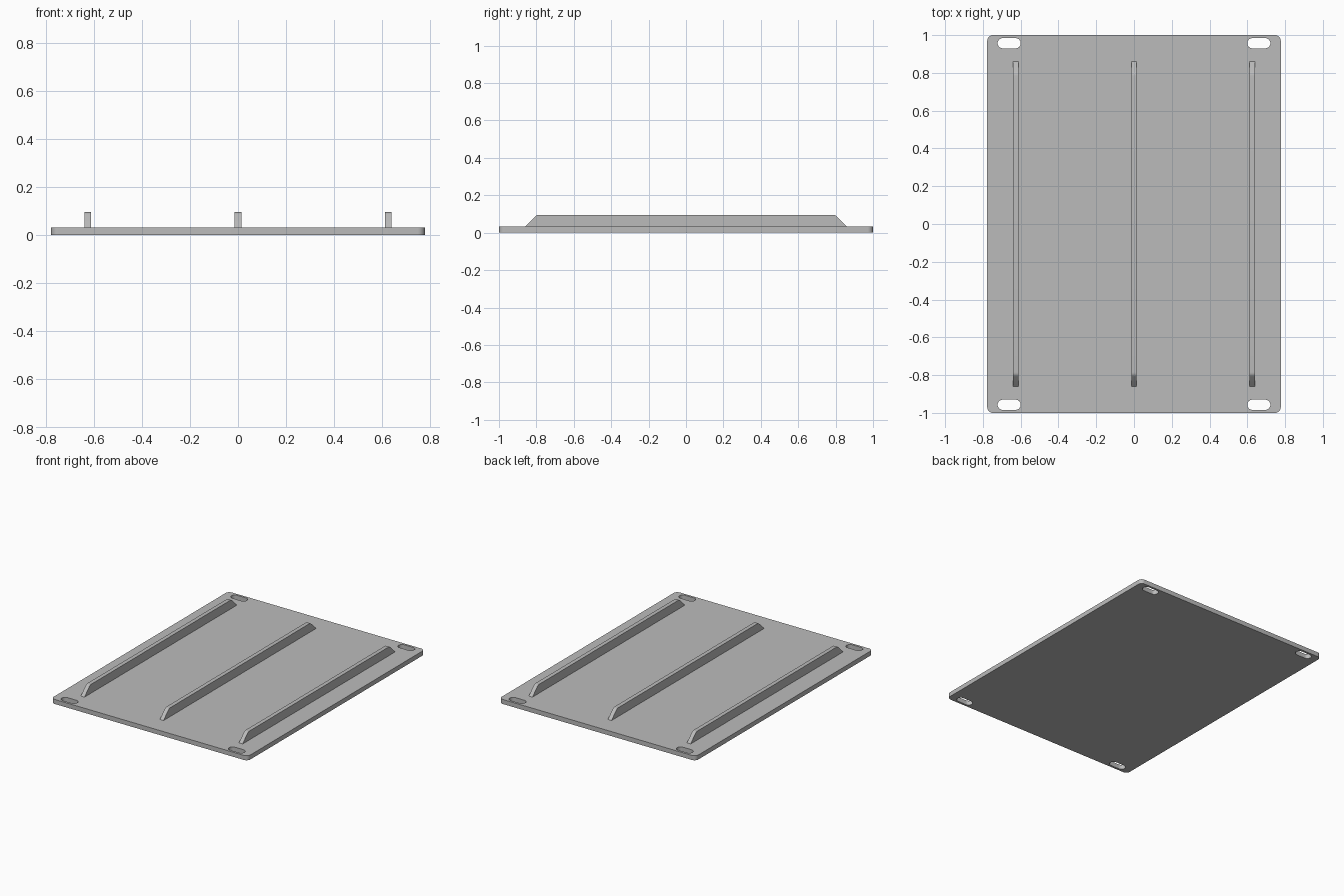
import bpy, bmesh
from math import cos, sin, pi
from mathutils import Vector

if "Cube" in bpy.data.objects:
    bpy.data.objects.remove(bpy.data.objects["Cube"], do_unlink=True)

grey = bpy.data.materials.new("plain grey")
grey.use_nodes = True
colour = (0.5, 0.5, 0.5, 1)
grey.diffuse_color = colour
grey.node_tree.nodes["Principled BSDF"].inputs["Base Color"].default_value = colour

PLATE_X, PLATE_Y, PLATE_TOP = 0.777, 1.0, 0.0325
RIB_TOP, RIB_HALF = 0.0955, 0.0145


def rounded_rect(half_x, half_y, radius, steps=8):
    """Outline of a rectangle with round corners, counter-clockwise."""
    points = []
    for i, (sx, sy) in enumerate([(1, 1), (-1, 1), (-1, -1), (1, -1)]):
        for k in range(steps + 1):
            a = (i + k / steps) * pi / 2
            points.append((sx * (half_x - radius) + radius * cos(a),
                           sy * (half_y - radius) + radius * sin(a)))
    return points


def prism(name, points, depth):
    """Extrude a closed outline of 3D points along depth."""
    bm = bmesh.new()
    face = bm.faces.new([bm.verts.new(p) for p in points])
    new = bmesh.ops.extrude_face_region(bm, geom=[face])["geom"]
    bmesh.ops.translate(bm, vec=depth,
                        verts=[g for g in new if isinstance(g, bmesh.types.BMVert)])
    bmesh.ops.remove_doubles(bm, verts=bm.verts, dist=1e-5)
    bmesh.ops.recalc_face_normals(bm, faces=bm.faces)
    mesh = bpy.data.meshes.new(name)
    bm.to_mesh(mesh)
    bm.free()
    mesh.materials.append(grey)
    obj = bpy.data.objects.new(name, mesh)
    bpy.context.collection.objects.link(obj)
    return obj


def smooth(obj):
    bpy.ops.object.select_all(action='DESELECT')
    obj.select_set(True)
    bpy.context.view_layer.objects.active = obj
    bpy.ops.object.shade_smooth_by_angle()


# Base plate with rounded corners
plate = prism("base_plate",
              [(x, y, 0) for x, y in rounded_rect(PLATE_X, PLATE_Y, 0.03)],
              Vector((0, 0, PLATE_TOP)))

# Mounting slots cut through the four corners
for sx in (-1, 1):
    for sy in (-1, 1):
        cutter = prism("slot_cutter",
                       [(x + sx * 0.661, y + sy * 0.957, -0.05)
                        for x, y in rounded_rect(0.061, 0.027, 0.0265)],
                       Vector((0, 0, 0.2)))
        cutter.hide_render = True
        cut = plate.modifiers.new("slot", 'BOOLEAN')
        cut.operation, cut.solver, cut.object = 'DIFFERENCE', 'EXACT', cutter
        bpy.context.view_layer.objects.active = plate
        bpy.ops.object.modifier_apply(modifier=cut.name)
        bpy.data.objects.remove(cutter, do_unlink=True)
smooth(plate)

# Three stiffening ribs with sloped ends and softened upper corners
half_profile = [(0.861, PLATE_TOP), (0.808, 0.0855), (0.803, 0.0897),
                (0.797, 0.0932), (0.791, 0.095), (0.784, RIB_TOP)]
profile = half_profile + [(-y, z) for y, z in reversed(half_profile)]
for name, x in (("right_rib", -0.625), ("middle_rib", 0), ("left_rib", 0.625)):
    rib = prism(name, [(x - RIB_HALF, y, z) for y, z in profile],
                Vector((2 * RIB_HALF, 0, 0)))
    smooth(rib)
